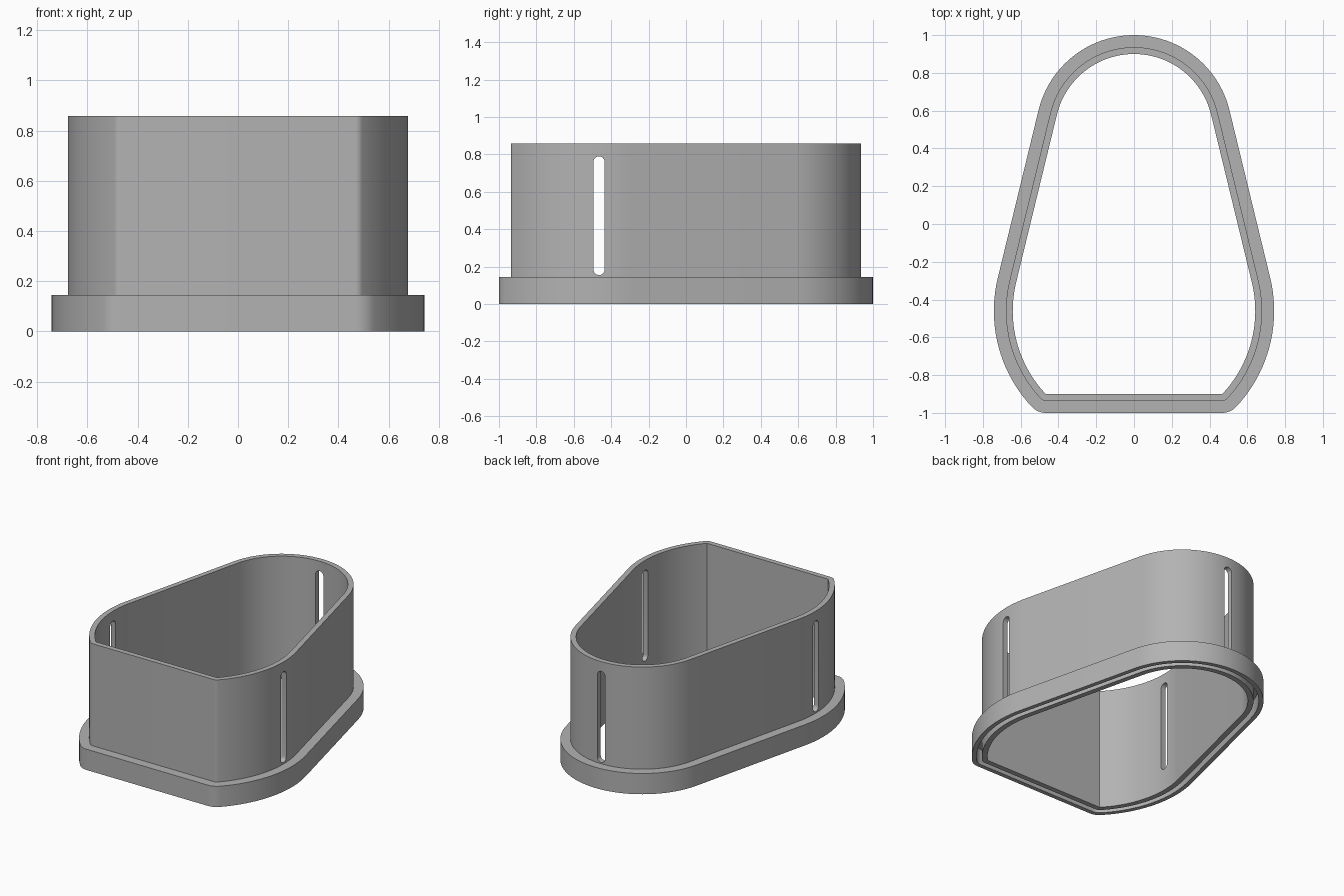
import bpy, bmesh
from math import sin, cos, asin, pi, radians
from mathutils import Vector

cube = bpy.data.objects.get("Cube")
if cube:
    bpy.data.objects.remove(cube)

grey = bpy.data.materials.new("plain grey")
grey.use_nodes = True
COLOUR = (0.45, 0.45, 0.45, 1)
grey.diffuse_color = COLOUR
grey.node_tree.nodes["Principled BSDF"].inputs["Base Color"].default_value = COLOUR

# Inner outline: two circles joined by tangents, cut flat at the front
BACK_Y, BACK_R = 0.48, 0.42
FRONT_Y, FRONT_R = -0.46, 0.642
FLAT_Y = -0.9


def half_outline():
    """Points with outward normals for the +x half, from front to back."""
    tangent = asin((FRONT_R - BACK_R) / (BACK_Y - FRONT_Y))
    corner = asin((FLAT_Y - FRONT_Y) / FRONT_R)
    result = []

    def arc(cy, r, start, end, steps, fixed=None):
        for i in range(steps + 1):
            a = start + (end - start) * i / steps
            n = Vector((cos(a), sin(a)))
            result.append((fixed or Vector((0, cy)) + r * n, n))

    corner_point = Vector((FRONT_R * cos(corner), FLAT_Y))
    arc(0, 0, -pi / 2, corner, 6, corner_point)
    result.pop()
    arc(FRONT_Y, FRONT_R, corner, tangent, 20)
    arc(BACK_Y, BACK_R, tangent, pi / 2, 24)
    return result


def make_object(name, bm):
    bmesh.ops.recalc_face_normals(bm, faces=bm.faces)
    mesh = bpy.data.meshes.new(name)
    bm.to_mesh(mesh)
    bm.free()
    mesh.materials.append(grey)
    obj = bpy.data.objects.new(name, mesh)
    bpy.context.collection.objects.link(obj)
    return obj


def sweep_section(name, section):
    """Sweep a closed (offset, height) section around the outline."""
    half = half_outline()
    flip = Vector((-1, 1))
    path = half + [(p * flip, n * flip) for p, n in reversed(half[:-1])]
    bm = bmesh.new()
    rings = [[bm.verts.new((*(p + n * off), z)) for p, n in path] for off, z in section]
    for a, b in zip(rings, rings[1:] + rings[:1]):
        for i in range(len(path)):
            j = (i + 1) % len(path)
            bm.faces.new((a[i], a[j], b[j], b[i]))
    bmesh.ops.remove_doubles(bm, verts=bm.verts, dist=0.0001)
    return make_object(name, bm)


# Wall and stepped base flange with a groove underneath
WALL, FLANGE, TOP, STEP = 0.036, 0.1, 0.858, 0.145
GROOVE_OUT, GROOVE_TOP = 0.07, 0.11
housing = sweep_section("housing", [
    (0, 0), (0, TOP), (WALL, TOP), (WALL, STEP), (FLANGE, STEP), (FLANGE, 0),
    (GROOVE_OUT, 0), (GROOVE_OUT, GROOVE_TOP), (WALL, GROOVE_TOP), (WALL, 0)])


def slot_cutter(name, centre, along_x):
    """Upright round-ended slot extruded through the wall."""
    r, low, high, depth = 0.03, 0.155, 0.79, 0.2
    bm = bmesh.new()
    ring = []
    for end, start in ((high - r, 0), (low + r, pi)):
        for i in range(13):
            a = start + pi * i / 12
            u, z = r * cos(a), end + r * sin(a)
            co = (centre[0] - depth, centre[1] + u, z) if along_x else (centre[0] + u, centre[1] - depth, z)
            ring.append(bm.verts.new(co))
    face = bm.faces.new(ring)
    moved = bmesh.ops.extrude_face_region(bm, geom=[face])["geom"]
    shift = Vector((2 * depth, 0, 0) if along_x else (0, 2 * depth, 0))
    bmesh.ops.translate(bm, vec=shift, verts=[v for v in moved if isinstance(v, bmesh.types.BMVert)])
    return make_object(name, bm)


# Slots in both sides and the back
cutters = [slot_cutter("left_slot_cutter", (0.66, -0.465), True),
           slot_cutter("right_slot_cutter", (-0.66, -0.465), True),
           slot_cutter("back_slot_cutter", (0, 0.92), False)]
bpy.ops.object.select_all(action="DESELECT")
housing.select_set(True)
bpy.context.view_layer.objects.active = housing
for cutter in cutters:
    mod = housing.modifiers.new("slot", "BOOLEAN")
    mod.operation, mod.solver, mod.object = "DIFFERENCE", "EXACT", cutter
    bpy.ops.object.modifier_apply(modifier=mod.name)
    bpy.data.objects.remove(cutter)

bpy.ops.object.shade_smooth_by_angle(angle=radians(30))
